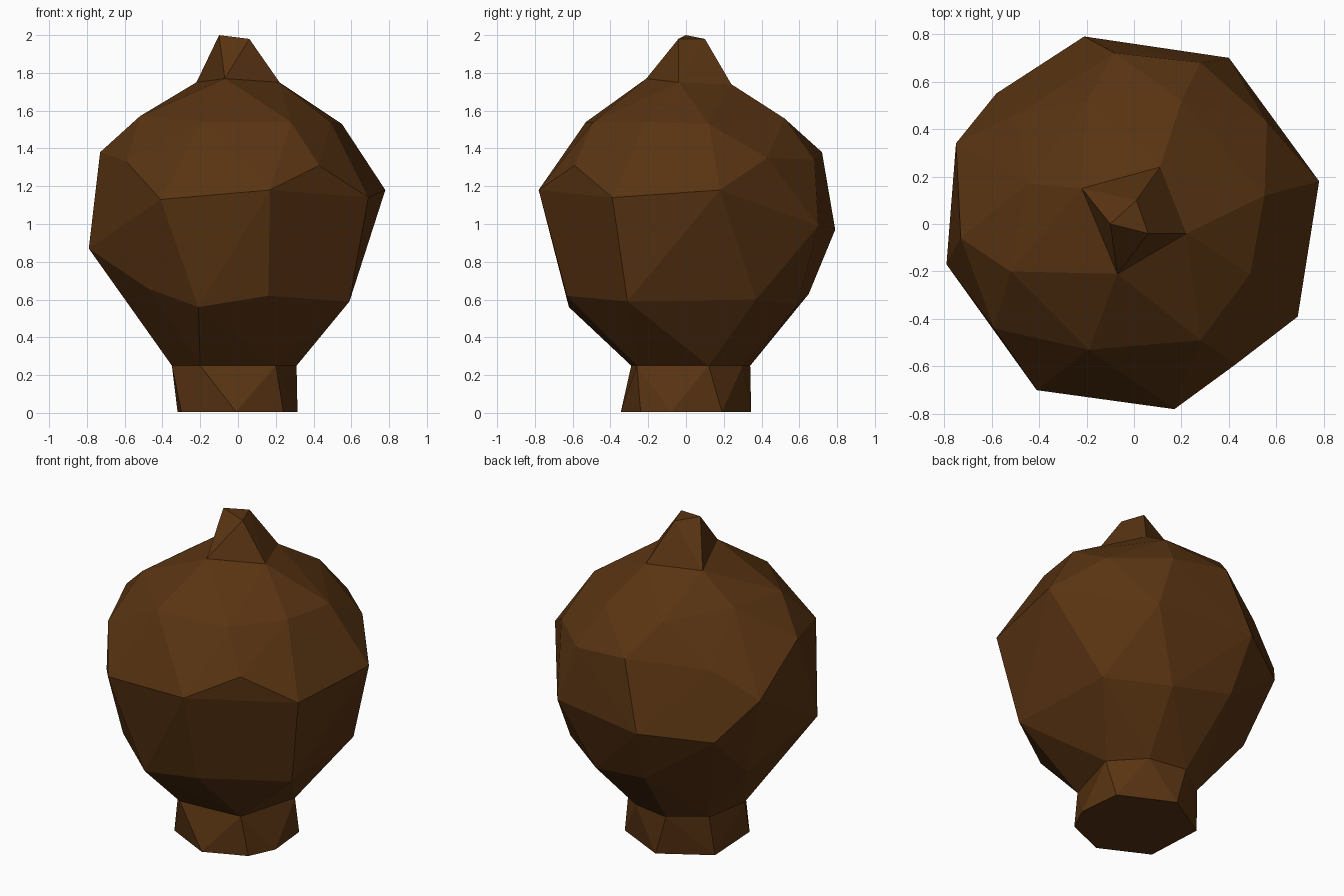
import bpy
import bmesh

brown = bpy.data.materials.new("dark brown")
brown.diffuse_color = (0.10, 0.034, 0.006, 1)


def faceted(name, points):
    """Flat-shaded convex solid wrapped around its corner points."""
    bm = bmesh.new()
    for p in points:
        bm.verts.new(p)
    res = bmesh.ops.convex_hull(bm, input=bm.verts[:])
    loose = {g for g in res["geom_interior"] + res["geom_unused"]
             if isinstance(g, bmesh.types.BMVert)}
    bmesh.ops.delete(bm, geom=list(loose), context='VERTS')
    bmesh.ops.recalc_face_normals(bm, faces=bm.faces[:])
    mesh = bpy.data.meshes.new(name)
    bm.to_mesh(mesh)
    bm.free()
    mesh.materials.append(brown)
    obj = bpy.data.objects.new(name, mesh)
    bpy.context.collection.objects.link(obj)
    return obj


def ring(z, xy):
    return [(x, y, z) for x, y in xy]


# Shared rings where the parts meet
neck = ring(0.25, [(-.20, -.29), (.20, -.26), (.31, .12), (.14, .30),
                   (-.10, .34), (-.30, .20), (-.35, -.08)])
crown = [(.22, -.04, 1.75), (.11, .24, 1.74), (-.22, .15, 1.75), (-.07, -.21, 1.77)]

# Foot
base = ring(0.005, [(.24, -.24), (-.01, -.345), (-.30, -.20), (-.32, .17),
                    (-.03, .345), (.29, .19), (.315, -.08)])
faceted("foot", base + neck)

# Body: lower, widest, shoulder and upper corners
lower = [(.16, -.63, .62), (.59, -.31, .59), (.54, .37, .60), (.21, .59, .57),
         (-.17, .65, .63), (-.60, .25, .63), (-.48, -.45, .66), (-.21, -.62, .56)]
widest = [(-.21, .79, .97), (.40, .70, .99), (.78, .18, 1.18), (.69, -.39, 1.14),
          (.17, -.78, 1.18), (-.41, -.70, 1.13), (-.79, -.17, .87),
          (-.75, .34, 1.15), (-.58, .55, .92)]
shoulder = [(-.73, -.06, 1.38), (-.59, -.44, 1.33), (.43, -.59, 1.31),
            (.56, .43, 1.35), (.28, .68, 1.34), (-.08, .72, 1.38), (-.50, .46, 1.32)]
upper = [(-.52, -.20, 1.57), (-.19, -.53, 1.54), (.28, -.49, 1.54), (.49, -.21, 1.54),
         (.55, .12, 1.53), (.20, .52, 1.56), (-.20, .52, 1.56), (-.45, .17, 1.59)]
faceted("body", neck + lower + widest + shoulder + upper + crown)

# Pointed tip
faceted("tip", crown + [(-.10, 0, 2.0), (.06, -.04, 1.98), (.01, .10, 1.98)])
